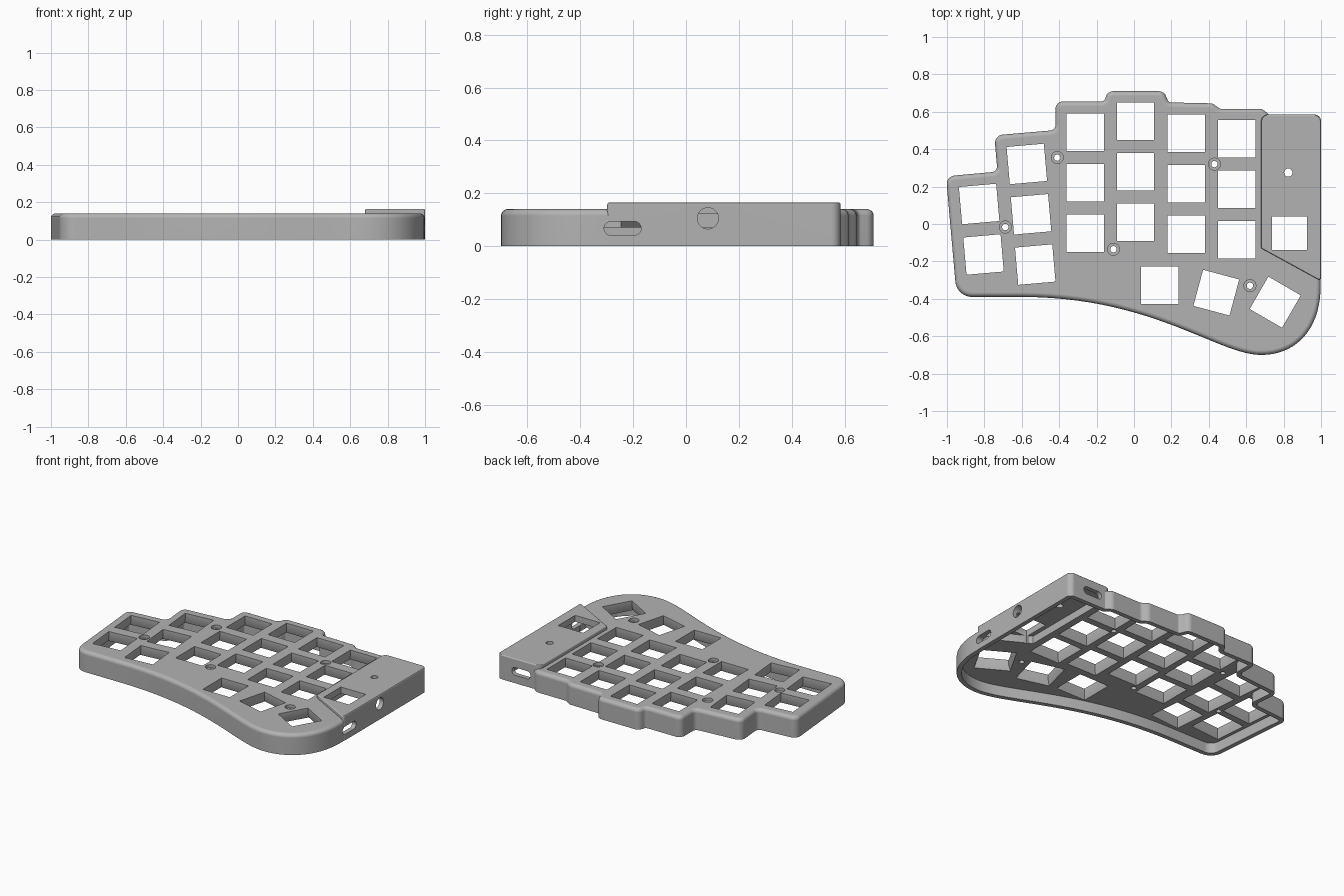
import bpy, bmesh, math
from mathutils import Vector, Matrix

cube = bpy.data.objects.get("Cube")
if cube:
    bpy.data.objects.remove(cube, do_unlink=True)

TOP, BOX_TOP, PLATE_UNDERSIDE, WALL = 0.14, 0.165, 0.07, 0.03

grey = bpy.data.materials.new("plain_grey")
grey.use_nodes = True
grey.diffuse_color = (0.45, 0.45, 0.45, 1)
grey.node_tree.nodes["Principled BSDF"].inputs["Base Color"].default_value = grey.diffuse_color


def outline(corners, inset, z):
    """Clockwise outline (x, y, radius), moved inwards, with filleted corners."""
    ring = []
    for i, (x, y, r) in enumerate(corners):
        p = Vector((x, y))
        before = (p - Vector(corners[i - 1][:2])).normalized()
        after = (Vector(corners[(i + 1) % len(corners)][:2]) - p).normalized()
        n1, n2 = (Vector((d.y, -d.x)) for d in (before, after))
        q = p + (n1 + n2) * inset / (1 + n1.dot(n2))
        if r == 0:
            ring.append(q.to_3d() + Vector((0, 0, z)))
            continue
        turn = math.atan2(before.x * after.y - before.y * after.x, before.dot(after))
        side = n1 if turn < 0 else -n1
        radius = max(r - inset if turn < 0 else r + inset, 0.004)
        centre = q - before * radius * math.tan(abs(turn) / 2) + side * radius
        for k in range(9):
            v = Matrix.Rotation(turn * k / 8, 2) @ (-side * radius)
            ring.append((centre + v).to_3d() + Vector((0, 0, z)))
    return ring


def bezier(a, b, c, d, steps):
    a, b, c, d = map(Vector, (a, b, c, d))
    out = []
    for i in range(steps):
        t = i / steps
        p = a * (1 - t)**3 + b * 3 * t * (1 - t)**2 + c * 3 * t * t * (1 - t) + d * t**3
        out.append((p.x, p.y, 0))
    return out


def loft(bm, rings):
    """Closed solid through rings of equal length."""
    rows = [[bm.verts.new(p) for p in ring] for ring in rings]
    n = len(rows[0])
    faces = [bm.faces.new(rows[0]), bm.faces.new(rows[-1])]
    for low, high in zip(rows, rows[1:]):
        for i in range(n):
            j = (i + 1) % n
            faces.append(bm.faces.new((low[i], low[j], high[j], high[i])))
    bmesh.ops.recalc_face_normals(bm, faces=faces)


def finish(bm, name):
    mesh = bpy.data.meshes.new(name)
    bm.to_mesh(mesh)
    bm.free()
    mesh.materials.append(grey)
    ob = bpy.data.objects.new(name, mesh)
    bpy.context.collection.objects.link(ob)
    return ob


def solid(name, rings):
    bm = bmesh.new()
    loft(bm, rings)
    return finish(bm, name)


def rounded_top(corners, top, r, steps):
    rings = [outline(corners, 0, 0)]
    for i in range(steps + 1):
        a = math.pi / 2 * i / steps
        rings.append(outline(corners, r * (1 - math.cos(a)), top - r + r * math.sin(a)))
    return rings


def combine(target, tool, operation):
    mod = target.modifiers.new("combine", "BOOLEAN")
    mod.object, mod.operation, mod.solver = tool, operation, "EXACT"
    bpy.context.view_layer.objects.active = target
    bpy.ops.object.modifier_apply(modifier=mod.name)
    bpy.data.objects.remove(tool, do_unlink=True)


# Case outline: stepped back edge, then the curved front
case_line = [
    (-1.005, 0.255, 0.045), (-0.73, 0.28, 0.03), (-0.747, 0.474, 0.045),
    (-0.42, 0.502, 0.03), (-0.42, 0.655, 0.04), (-0.16, 0.655, 0.02),
    (-0.14, 0.71, 0.04), (0.16, 0.71, 0.04), (0.185, 0.65, 0.02),
    (0.42, 0.645, 0.04), (0.46, 0.615, 0.03), (0.685, 0.615, 0.04),
    (0.725, 0.583, 0.02), (0.998, 0.583, 0.035)]
case_line += bezier((0.998, -0.33), (0.998, -0.56), (0.87, -0.7), (0.68, -0.7), 18)
case_line += bezier((0.68, -0.7), (0.45, -0.7), (0.1, -0.39), (-0.6, -0.39), 26)
case_line += [(-0.6, -0.39, 0), (-0.948, -0.39, 0.09)]
box_line = [(0.68, 0.585, 0.035), (1, 0.585, 0.035), (1, -0.305, 0.01), (0.68, -0.13, 0.01)]

# Case body with the raised controller box
case = solid("keyboard_case", rounded_top(case_line, TOP, 0.025, 5))
combine(case, solid("controller_box", rounded_top(box_line, BOX_TOP, 0.008, 3)), "UNION")

# Hollow underside
for name, line, ceiling in (("case_cavity", case_line, PLATE_UNDERSIDE),
                            ("box_cavity", box_line, 0.122)):
    combine(case, solid(name, [outline(line, WALL, -0.1), outline(line, WALL, ceiling)]),
            "DIFFERENCE")

# Key openings: straight at the top, slightly flared below
keys = [(x, y - 0.27 * row, 0) for row in range(3)
        for x, y in ((-0.26, 0.49), (0.008, 0.55), (0.28, 0.485), (0.55, 0.455))]
keys += [(-0.573 + 0.0225 * row, 0.321 - 0.269 * row, 5) for row in range(3)]
keys += [(-0.828 + 0.0235 * row, 0.107 - 0.27 * row, 5) for row in range(2)]
keys += [(0.137, -0.327, 0), (0.44, -0.367, -15), (0.755, -0.418, -30)]

cuts = bmesh.new()


def square(x, y, angle, half, z, depth=None):
    turn = Matrix.Rotation(math.radians(angle), 3, "Z")
    signs = ((-1, -1), (1, -1), (1, 1), (-1, 1))
    return [Vector((x, y, z)) + turn @ Vector((a * half, b * (depth or half), 0)) for a, b in signs]


for x, y, angle in keys:
    loft(cuts, [square(x, y, angle, h, z) for h, z in ((0.115, 0.06), (0.1, 0.105), (0.1, 0.3))])

# Rectangular window in the box lid
loft(cuts, [square(0.832, -0.05, 0, 0.093, z, 0.09) for z in (0.05, 0.3)])


def capsule(half, r, place, n=32):
    """Stadium outline; a circle when half equals r."""
    ring = []
    for i in range(n):
        a = (i + 0.5) * math.tau / n
        u = r * math.cos(a) + math.copysign(half - r, math.cos(a))
        ring.append(Vector(place(u, r * math.sin(a))))
    return ring


# Countersunk screw holes
for x, y in ((-0.41, 0.355), (-0.688, -0.016), (-0.11, -0.135), (0.43, 0.32), (0.62, -0.33)):
    loft(cuts, [capsule(r, r, lambda u, v: (x + u, y + v, z))
                for r, z in ((0.017, 0.03), (0.017, 0.12), (0.032, 0.12), (0.032, 0.3))])

# Button hole in the lid
loft(cuts, [capsule(0.022, 0.022, lambda u, v: (0.825 + u, 0.275 + v, z)) for z in (0.08, 0.3)])

# Side openings: round socket and switch slot
for y, z, half, r in ((0.083, 0.105, 0.04, 0.04), (-0.24, 0.067, 0.07, 0.026)):
    loft(cuts, [capsule(half, r, lambda u, v: (x, y + u, z + v)) for x in (0.955, 1.1)])

# Cable slot at the back
loft(cuts, [capsule(0.07, 0.026, lambda u, v: (0.82 + u, y, 0.08 + v)) for y in (0.54, 0.7)])

combine(case, finish(cuts, "opening_cutters"), "DIFFERENCE")

# Smooth rounded edges, flat plates
bpy.ops.object.select_all(action="DESELECT")
case.select_set(True)
bpy.context.view_layer.objects.active = case
bpy.ops.object.shade_smooth_by_angle(angle=math.radians(30))
weighted = case.modifiers.new("flat_plates", "WEIGHTED_NORMAL")
weighted.keep_sharp = True
